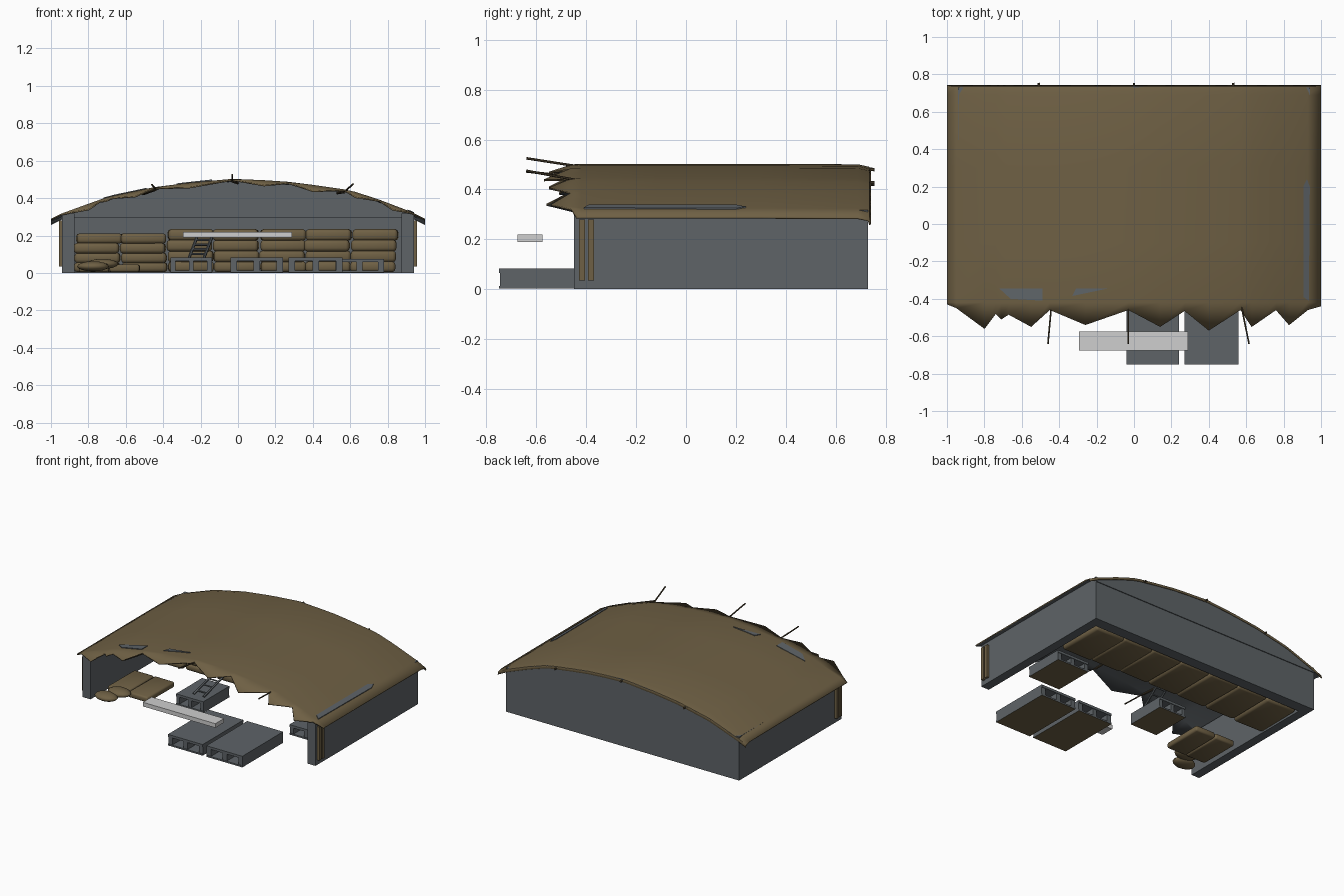
import bpy, bmesh, math, random
from mathutils import Vector, Matrix

if "Cube" in bpy.data.objects:
    bpy.data.objects.remove(bpy.data.objects["Cube"])

random.seed(4)


def mat(name, col):
    m = bpy.data.materials.new(name)
    m.diffuse_color = (*col, 1)
    m.use_nodes = True
    m.node_tree.nodes["Principled BSDF"].inputs["Base Color"].default_value = m.diffuse_color
    return m


BROWN = mat("earth brown", (0.158, 0.117, 0.058))
GREY = mat("slate grey", (0.112, 0.126, 0.137))
PALE = mat("pale grey", (0.62, 0.62, 0.62))
DARK = mat("dark wood", (0.07, 0.052, 0.028))


def finish(name, bm, mats, smooth=None):
    bmesh.ops.recalc_face_normals(bm, faces=bm.faces)
    me = bpy.data.meshes.new(name)
    bm.to_mesh(me)
    bm.free()
    ob = bpy.data.objects.new(name, me)
    bpy.context.collection.objects.link(ob)
    for m in mats:
        me.materials.append(m)
    if smooth:
        bpy.ops.object.select_all(action='DESELECT')
        ob.select_set(True)
        bpy.context.view_layer.objects.active = ob
        bpy.ops.object.shade_smooth_by_angle(angle=math.radians(smooth))
    return ob


def add_box(bm, x0, x1, y0, y1, z0, z1):
    size = Matrix.Diagonal((x1 - x0, y1 - y0, z1 - z0, 1))
    mid = Matrix.Translation(((x0 + x1) / 2, (y0 + y1) / 2, (z0 + z1) / 2))
    return bmesh.ops.create_cube(bm, size=1, matrix=mid @ size)["verts"]


def box(name, m, *dims):
    bm = bmesh.new()
    add_box(bm, *dims)
    return finish(name, bm, [m])


def rod(name, m, a, b, r):
    a, b = Vector(a), Vector(b)
    bm = bmesh.new()
    rot = (b - a).to_track_quat('Z', 'Y').to_matrix().to_4x4()
    bmesh.ops.create_cone(bm, cap_ends=True, segments=6, radius1=r, radius2=r,
                          depth=(b - a).length,
                          matrix=Matrix.Translation((a + b) / 2) @ rot)
    return finish(name, bm, [m])


# arched height of the roof sheet across x
ARCH = [(-1, .29), (-.93, .325), (-.85, .352), (-.7, .405), (-.45, .458), (-.2, .49),
        (0, .505), (.3, .485), (.6, .442), (.72, .405), (.93, .325), (1, .29)]


def arch(x):
    for (xa, za), (xb, zb) in zip(ARCH, ARCH[1:]):
        if x <= xb:
            return za + (zb - za) * (x - xa) / (xb - xa)
    return ARCH[-1][1]


# roof sheet with a torn front edge
TEAR = [(-1, -.43), (-.95, -.45), (-.8, -.56), (-.74, -.48), (-.71, -.51), (-.67, -.485),
        (-.55, -.55), (-.45, -.46), (-.26, -.54), (-.03, -.46), (.14, -.55), (.27, -.465),
        (.4, -.57), (.57, -.46), (.63, -.55), (.76, -.46), (.83, -.54), (.93, -.46), (1, -.44)]
bm = bmesh.new()
rows = []
for x, yf in TEAR:
    z = arch(x)
    droop = (-.45 - yf) * .25 if yf < -.45 else 0
    path = [(yf, z - droop), (-.42, z), (-.1, z), (.3, z), (.69, z - .002), (.735, z - .012), (.742, z - .03)]
    rows.append([bm.verts.new((x, y, h)) for y, h in path])
for a, b in zip(rows, rows[1:]):
    for i in range(len(a) - 1):
        bm.faces.new((a[i], b[i], b[i + 1], a[i + 1]))
roof = finish("roof_sheet", bm, [BROWN, GREY], 40)
if roof.data.polygons[20].normal.z < 0:
    roof.data.flip_normals()
sol = roof.modifiers.new("thickness", 'SOLIDIFY')
sol.thickness = .008
sol.offset = -1
sol.material_offset = 1

# patches on the roof: two torn openings near the front and a long strip at the right
for i, pts in enumerate([[(-.72, -.345), (-.66, -.4), (-.49, -.41), (-.49, -.345)],
                         [(-.33, -.385), (-.31, -.345), (-.14, -.345)],
                         [(.905, -.39), (.935, -.41), (.94, .2), (.925, .24), (.905, .2)]]):
    bm = bmesh.new()
    low = [bm.verts.new((x, y, arch(x) - .002)) for x, y in pts]
    face = bm.faces.new(low)
    ext = bmesh.ops.extrude_face_region(bm, geom=[face])["geom"]
    bmesh.ops.translate(bm, vec=(0, 0, .007), verts=[v for v in ext if isinstance(v, bmesh.types.BMVert)])
    finish(f"roof_patch_{i}", bm, [GREY])

# back wall: thick base plus an arched gable
box("back_wall_base", GREY, -.94, .94, .65, .73, 0, .3)
bm = bmesh.new()
outline = [(-.94, .28)] + [(x, z - .014) for x, z in ARCH if abs(x) < .94] + [(.94, .28)]
f = bm.faces.new([bm.verts.new((x, .68, z)) for x, z in outline])
ext = bmesh.ops.extrude_face_region(bm, geom=[f])["geom"]
bmesh.ops.translate(bm, vec=(0, .056, 0), verts=[v for v in ext if isinstance(v, bmesh.types.BMVert)])
finish("back_gable", bm, [GREY])

# side walls with brown strips near the front
for s, side in ((-1, "left"), (1, "right")):
    a, b = sorted((s * .875, s * .94))
    box(f"{side}_wall", GREY, a, b, -.45, .73, 0, .318)
    for i, y in enumerate((-.43, -.393)):
        a, b = sorted((s * .938, s * .958))
        box(f"{side}_strip_{i}", BROWN, a, b, y, y + .024, .035, .28)

# long roof poles sticking out in front and behind
for i, (xf, zf, xb) in enumerate([(-.46, .472, -.51), (-.03, .525, 0), (.615, .475, .53)]):
    xm = (-.44, -.03, .57)[i]
    rod(f"roof_pole_front_{i}", DARK, (xf, -.64, zf), (xm, -.42, arch(xm) - .012), .005)
    rod(f"roof_pole_{i}", DARK, (xm, -.43, arch(xm) - .014), (xb, .755, arch(xb) - .025), .007)


# pallets: deck, runners and brown bottom boards
def pallet(name, x0, x1, y0, y1, h=.083):
    bm = bmesh.new()
    add_box(bm, x0, x1, y0, y1, h - .018, h)
    w = x1 - x0
    for t in (0, .44, .88):
        add_box(bm, x0 + t * w, x0 + (t + .12) * w, y0 + .004, y1 - .004, .012, h - .017)
    bottom = add_box(bm, x0, x1, y0, y1, .002, .013)
    for v in bottom:
        for f in v.link_faces:
            f.material_index = 0
    bm.normal_update()
    for f in bm.faces:
        if f.normal.z < -.5 and f.calc_center_median().z < .01:
            f.material_index = 1
    finish(name, bm, [GREY, BROWN])


pallet("front_pallet_left", -.04, .24, -.75, -.28)
pallet("front_pallet_right", .27, .56, -.75, -.28)
pallet("inner_pallet_right", .52, .78, -.15, .15, .075)
pallet("inner_pallet_left", -.36, -.14, -.2, .1)

# metal frame leaning on the inner left pallet
for i, x in enumerate((-.26, -.18)):
    rod(f"frame_rail_{i}", GREY, (x, -.14, .085), (x + .04, .08, .19), .008)
for i in range(4):
    t = .15 + i * .24
    y, z, dx = -.14 + .22 * t, .085 + .105 * t, .04 * t
    rod(f"frame_rung_{i}", GREY, (-.26 + dx, y, z), (-.18 + dx, y, z), .006)


# sandbags: stacked soft blocks along the back
def bag(name, x0, x1, y0, y1, z0, z1, r):
    bm = bmesh.new()
    add_box(bm, x0, x1, y0, y1, z0, z1)
    bmesh.ops.bevel(bm, geom=list(bm.edges), offset=r, segments=2, profile=.5, affect='EDGES')
    bmesh.ops.rotate(bm, cent=((x0 + x1) / 2, (y0 + y1) / 2, z0), verts=bm.verts,
                     matrix=Matrix.Rotation(random.uniform(-.02, .02), 3, 'Z'))
    finish(name, bm, [BROWN], 50)


for c in range(7):
    x = -.87 + c * .246
    top = .208 if c < 2 else .23
    for k in range(4):
        j = random.uniform(-.008, .008)
        bag(f"sandbag_{c}_{k}", x + j, x + .242 + j, .27 + j, .63 + j,
            top * k / 4 + (.004 if k == 0 else 0), top * (k + 1) / 4 + .004, .018)

# flat bags on the floor at the left
for i in range(2):
    bag(f"floor_bag_{i}", -.85 + i * .165, -.69 + i * .165, -.29, .02, .004, .045, .012)
for i, (x, y, z) in enumerate([(-.775, -.41, .035), (-.725, -.33, .048)]):
    bm = bmesh.new()
    bmesh.ops.create_uvsphere(bm, u_segments=16, v_segments=8, radius=1,
                              matrix=Matrix.Translation((x, y, z)) @ Matrix.Diagonal((.085, .06, .027, 1)))
    finish(f"small_sack_{i}", bm, [BROWN], 60)

# pale beam in front of the opening
box("pale_beam", PALE, -.295, .29, -.675, -.575, .19, .22)
